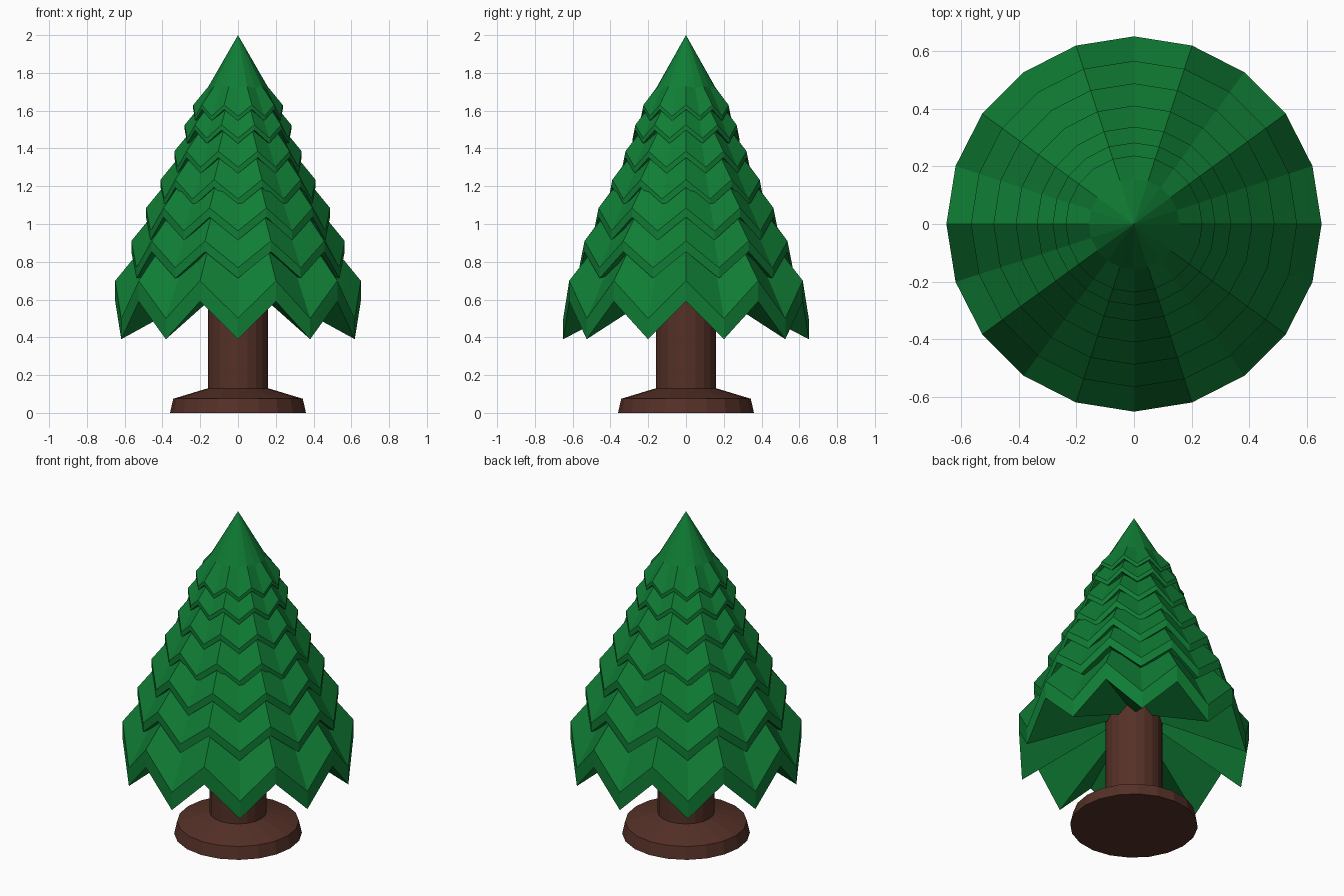
import bpy, bmesh, math

if "Cube" in bpy.data.objects:
    bpy.data.objects.remove(bpy.data.objects["Cube"])

SIDES = 20


def material(name, rgb):
    m = bpy.data.materials.new(name)
    m.diffuse_color = (*rgb, 1)
    m.use_nodes = True
    m.node_tree.nodes["Principled BSDF"].inputs["Base Color"].default_value = m.diffuse_color
    return m


green = material("pine green", (0.005, 0.205, 0.035))
brown = material("bark brown", (0.09, 0.03, 0.02))


def lathe(name, bottom_z, rings, top_z, mat):
    """Closed 20-sided body; each ring is (radius, valley z, tip z)."""
    bm = bmesh.new()
    loops = []
    for r, z_valley, z_tip in rings:
        loop = []
        for i in range(SIDES):
            a = 2 * math.pi * i / SIDES
            z = z_tip if i % 2 else z_valley
            loop.append(bm.verts.new((r * math.cos(a), r * math.sin(a), z)))
        loops.append(loop)
    low = bm.verts.new((0, 0, bottom_z))
    top = bm.verts.new((0, 0, top_z))
    for i in range(SIDES):
        j = (i + 1) % SIDES
        bm.faces.new((low, loops[0][j], loops[0][i]))
        bm.faces.new((top, loops[-1][i], loops[-1][j]))
        for a, b in zip(loops, loops[1:]):
            bm.faces.new((a[i], a[j], b[j], b[i]))
    bmesh.ops.recalc_face_normals(bm, faces=bm.faces)
    me = bpy.data.meshes.new(name)
    bm.to_mesh(me)
    bm.free()
    me.materials.append(mat)
    ob = bpy.data.objects.new(name, me)
    bpy.context.collection.objects.link(ob)
    return ob


# Trunk with flared foot
trunk_profile = [(0.36, 0), (0.343, 0.075), (0.16, 0.13), (0.16, 0.78)]
lathe("trunk", 0, [(r, z, z) for r, z in trunk_profile], 0.78, brown)

# Branch tiers: radius, shoulder height, zigzag depth, rim thickness
tiers = [(0.65, 0.70, 0.20, 0.11)]
for r, z in [(0.565, 0.91), (0.487, 1.085), (0.41, 1.235),
             (0.337, 1.385), (0.282, 1.525), (0.237, 1.63)]:
    tiers.append((r, z, 0.25 * r, 0.10 * r))

SLOPE = 1.87
for n, (r, z, drop, rim) in enumerate(tiers):
    tip = z - drop
    inset = 0.34 * r
    apex = 2.0 if n == len(tiers) - 1 else tip + SLOPE * r
    under = 0.73 if n == 0 else z - rim
    lathe(f"branch_tier_{n + 1}", under, [
        (r, z - rim, tip - rim),
        (r, z, tip),
        (r - inset, z + 1.22 * inset, tip + SLOPE * inset),
    ], apex, green)
